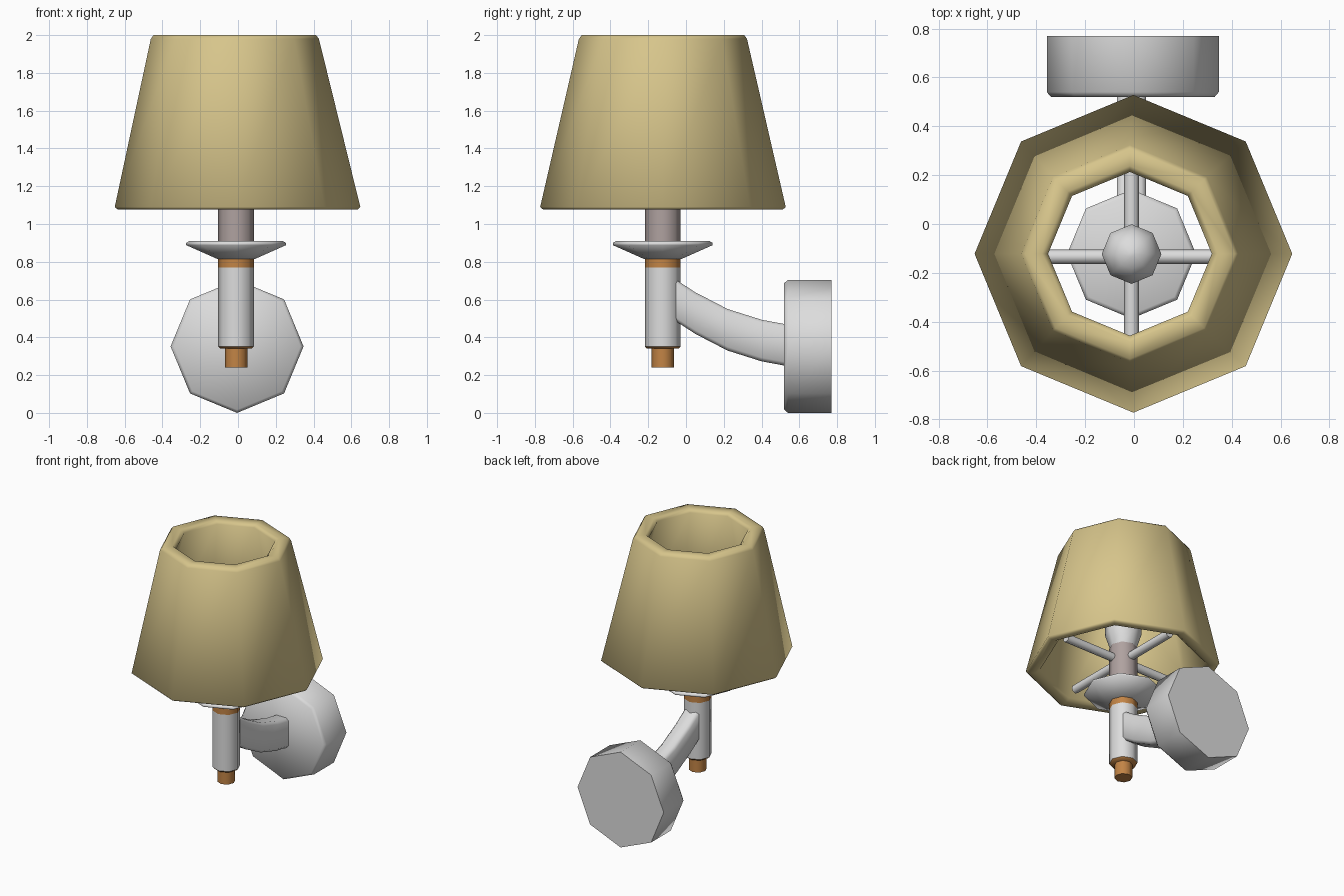
import bpy, bmesh, math
from mathutils import Vector, Matrix

if "Cube" in bpy.data.objects:
    bpy.data.objects.remove(bpy.data.objects["Cube"])

CX, CY = -0.01, -0.123   # vertical lamp axis


def material(name, rgb):
    m = bpy.data.materials.new(name)
    m.diffuse_color = (*rgb, 1)
    m.use_nodes = True
    m.node_tree.nodes["Principled BSDF"].inputs["Base Color"].default_value = m.diffuse_color
    return m


TAN = material("tan_fabric", (0.68, 0.56, 0.26))
GREY = material("light_grey_metal", (0.72, 0.72, 0.72))
BRONZE = material("bronze", (0.54, 0.23, 0.06))
MAUVE = material("mauve_grey_sleeve", (0.43, 0.36, 0.35))


def finish(name, bm, mat, angle):
    bmesh.ops.remove_doubles(bm, verts=bm.verts, dist=1e-5)
    bmesh.ops.recalc_face_normals(bm, faces=bm.faces)
    me = bpy.data.meshes.new(name)
    bm.to_mesh(me)
    bm.free()
    me.materials.append(mat)
    ob = bpy.data.objects.new(name, me)
    bpy.context.collection.objects.link(ob)
    bpy.ops.object.select_all(action='DESELECT')
    ob.select_set(True)
    bpy.context.view_layer.objects.active = ob
    bpy.ops.object.shade_smooth_by_angle(angle=math.radians(angle))
    return ob


def loft(name, rings, mat, closed=False, angle=50):
    """Skin a list of equal-length point rings; cap the ends or close the loop."""
    bm = bmesh.new()
    vs = [[bm.verts.new(p) for p in r] for r in rings]
    n = len(vs[0])
    pairs = list(zip(vs, vs[1:])) + ([(vs[-1], vs[0])] if closed else [])
    for a, b in pairs:
        for i in range(n):
            j = (i + 1) % n
            bm.faces.new((a[i], a[j], b[j], b[i]))
    if not closed:
        bm.faces.new(vs[0])
        bm.faces.new(vs[-1])
    return finish(name, bm, mat, angle)


def lathe(name, profile, mat, matrix=None, closed=False, n=8, angle=50):
    """Turn (radius, height) points into an n-sided part."""
    matrix = matrix or Matrix.Translation((CX, CY, 0))
    rings = [[matrix @ Vector((r * math.cos(2 * math.pi * i / n),
                               r * math.sin(2 * math.pi * i / n), z))
              for i in range(n)] for r, z in profile]
    return loft(name, rings, mat, closed, angle)


# Hollow tapered shade with thick rounded rims, leaning very slightly
lean = Matrix.Identity(4)
lean[0][2] = -0.016
lathe("shade", [(0.635, 1.077), (0.65, 1.09), (0.445, 1.98), (0.43, 2.0),
                (0.36, 2.0), (0.335, 1.98), (0.555, 1.10), (0.59, 1.077)],
      TAN, Matrix.Translation((0.015, -0.122, 0)) @ lean, closed=True, angle=85)

# Central column, from the bottom up
lathe("bottom_plug", [(0.06, 0.24), (0.06, 0.36)], BRONZE)
lathe("stem_base_ring", [(0.083, 0.34), (0.095, 0.352)], BRONZE)
lathe("stem", [(0.095, 0.352), (0.095, 0.77)], GREY)
lathe("collar", [(0.095, 0.77), (0.095, 0.82)], BRONZE)
lathe("drip_dish", [(0.1, 0.815), (0.264, 0.888), (0.264, 0.9), (0.247, 0.91)],
      GREY, angle=85)
lathe("candle_sleeve", [(0.095, 0.90), (0.095, 1.24)], MAUVE)
lathe("bulb", [(0.09, 1.24), (0.122, 1.34), (0.122, 1.42), (0.1, 1.49),
               (0.06, 1.53), (0.012, 1.545)], GREY)

# Crossed shade-support rods, reaching into the shade wall
for name, axis in (("support_rod_x", 'Y'), ("support_rod_y", 'X')):
    lathe(name, [(0.03, -0.49), (0.03, 0.49)], GREY,
          Matrix.Translation((CX, CY - 0.011, 1.145)) @ Matrix.Rotation(math.pi / 2, 4, axis))

# Curved arm: chamfered rectangle carried along a path in the yz plane
path = [(-0.11, 0.63), (-0.05, 0.593), (0.05, 0.528), (0.22, 0.44), (0.40, 0.383), (0.54, 0.357)]
W, H, C = 0.06, 0.11, 0.02
section = [(W, H - C), (W - C, H), (C - W, H), (-W, H - C),
           (-W, C - H), (C - W, -H), (W - C, -H), (W, C - H)]
loft("arm", [[(CX + x, y, z + dz) for x, dz in section] for y, z in path], GREY)

# Octagonal wall plate, axis along y, front edge bevelled
lathe("wall_plate", [(0.335, -0.52), (0.352, -0.54), (0.352, -0.77)], GREY,
      Matrix.Translation((-0.005, 0, 0.352)) @ Matrix.Rotation(math.pi / 2, 4, 'X'), angle=75)
